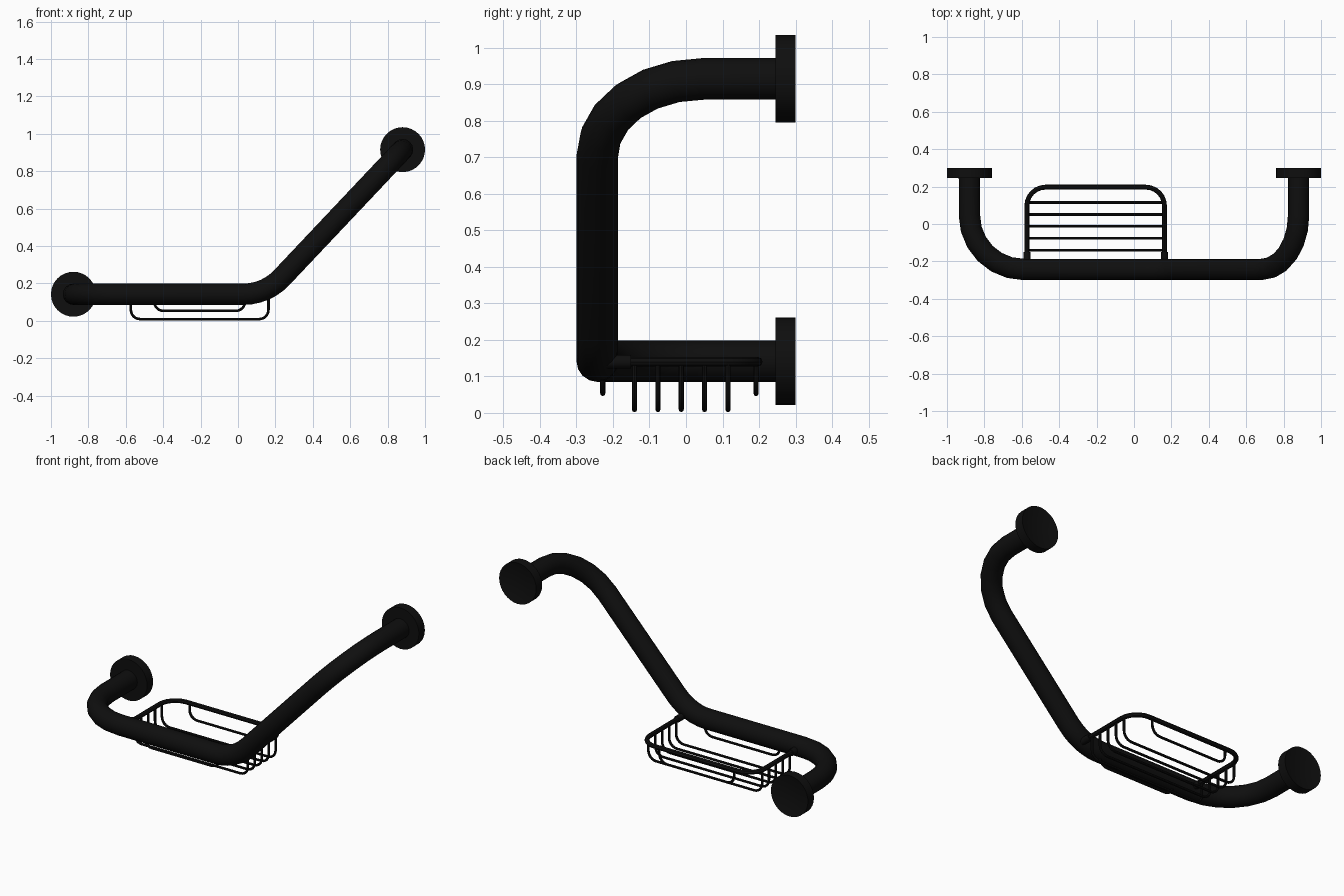
import bpy
import bmesh
import math
from mathutils import Vector, Matrix

cube = bpy.data.objects.get("Cube")
if cube:
    bpy.data.objects.remove(cube)

black = bpy.data.materials.new("matte black")
black.use_nodes = True
colour = (0.0045, 0.0045, 0.0045, 1)
black.diffuse_color = colour
shader = black.node_tree.nodes["Principled BSDF"]
shader.inputs["Base Color"].default_value = colour
shader.inputs["Roughness"].default_value = 0.6


def finish(name, mesh):
    obj = bpy.data.objects.new(name, mesh)
    bpy.context.collection.objects.link(obj)
    mesh.materials.clear()
    mesh.materials.append(black)
    bpy.ops.object.select_all(action="DESELECT")
    obj.select_set(True)
    bpy.context.view_layer.objects.active = obj
    bpy.ops.object.shade_smooth_by_angle(angle=math.radians(40))
    return obj


def rounded(corners, radii, steps):
    """Replace each inner corner of a path with a circular arc."""
    pts = [Vector(c) for c in corners]
    path = [pts[0]]
    for prev, p, nxt, r in zip(pts, pts[1:], pts[2:], radii):
        a, b = (prev - p).normalized(), (nxt - p).normalized()
        half = a.angle(b) / 2
        centre = p + (a + b).normalized() * (r / math.sin(half))
        start = p + a * (r / math.tan(half)) - centre
        axis = start.cross(p + b * (r / math.tan(half)) - centre).normalized()
        sweep = math.pi - 2 * half
        for i in range(steps + 1):
            path.append(centre + Matrix.Rotation(sweep * i / steps, 3, axis) @ start)
    return path + [pts[-1]]


def tube(name, corners, radii, thickness, steps=6, detail=2):
    path = rounded(corners, radii, steps)
    curve = bpy.data.curves.new(name, "CURVE")
    curve.dimensions = "3D"
    curve.bevel_depth = thickness
    curve.bevel_resolution = detail
    curve.use_fill_caps = True
    spline = curve.splines.new("POLY")
    spline.points.add(len(path) - 1)
    for point, co in zip(spline.points, path):
        point.co = (*co, 1)
    temp = bpy.data.objects.new("path", curve)
    bpy.context.collection.objects.link(temp)
    graph = bpy.context.evaluated_depsgraph_get()
    mesh = bpy.data.meshes.new_from_object(temp.evaluated_get(graph))
    bpy.data.objects.remove(temp)
    return finish(name, mesh)


def disc(name, location, radius, depth, recess=0):
    """Cylinder along y, with an optional round recess in its back."""
    bm = bmesh.new()
    bmesh.ops.create_cone(bm, cap_ends=True, segments=32, radius1=radius,
                          radius2=radius, depth=depth)
    if recess:
        back = min(bm.faces, key=lambda f: f.calc_center_median().z)
        bmesh.ops.inset_region(bm, faces=[back], thickness=radius - recess)
        bmesh.ops.translate(bm, verts=back.verts, vec=(0, 0, depth * 0.25))
    bmesh.ops.rotate(bm, verts=bm.verts, matrix=Matrix.Rotation(math.pi / 2, 3, "X"))
    bmesh.ops.translate(bm, verts=bm.verts, vec=location)
    mesh = bpy.data.meshes.new(name)
    bm.to_mesh(mesh)
    bm.free()
    return finish(name, mesh)


# Bent grab bar
end_x, low, high, front = 0.88, 0.142, 0.915, -0.243
tube("grab_bar",
     [(-end_x, 0.28, low), (-end_x, front, low), (0.15, front, low),
      (end_x, front, high), (end_x, 0.28, high)],
     [0.29, 0.28, 0.29], 0.057, detail=6)

# Wall flanges
for name, x, z in (("right_flange", -end_x, low), ("left_flange", end_x, high)):
    disc(name, (x, 0.2725, z), 0.12, 0.055, recess=0.06)

# Basket rim and the sockets joining it to the bar
left, right, rim_z, back = -0.573, 0.163, 0.14, 0.197
tube("basket_rim",
     [(left, front, rim_z), (left, back, rim_z),
      (right, back, rim_z), (right, front, rim_z)], [0.1, 0.1], 0.013)
for name, x in (("right_socket", left), ("left_socket", right)):
    disc(name, (x, -0.185, rim_z), 0.019, 0.07)


# Hanging basket wires
def hanging_wire(name, x0, x1, y, bottom):
    tube(name, [(x0, y, rim_z), (x0, y, bottom), (x1, y, bottom), (x1, y, rim_z)],
         [0.05, 0.05], 0.007)


for i in range(5):
    hanging_wire("basket_wire", left, right, -0.141 + i * 0.064, 0.009)
hanging_wire("front_wire", -0.448, 0.038, -0.228, 0.053)
hanging_wire("back_wire", -0.448, 0.038, 0.192, 0.053)
